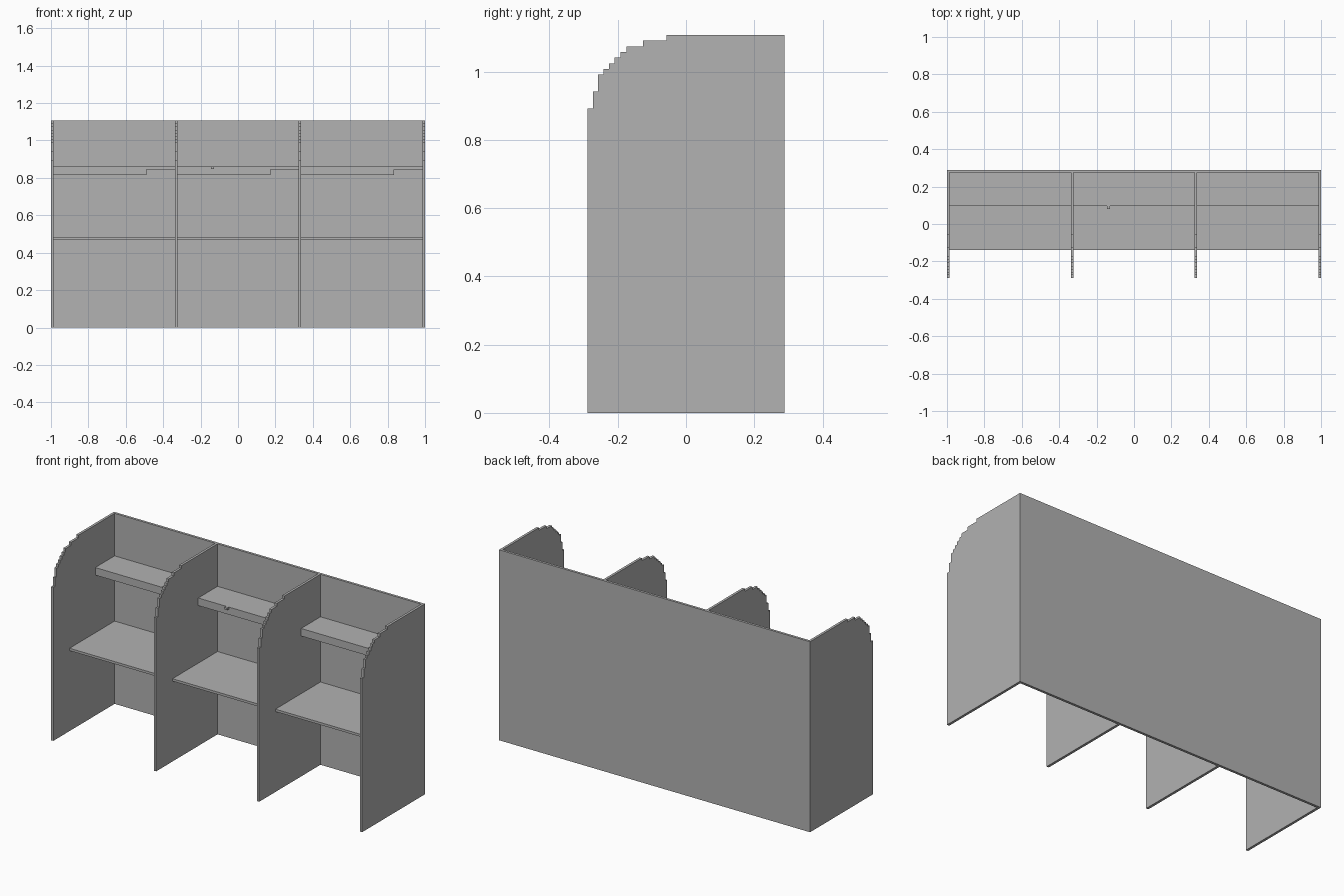
import bpy
import bmesh

if "Cube" in bpy.data.objects:
    bpy.data.objects.remove(bpy.data.objects["Cube"], do_unlink=True)

grey = bpy.data.materials.new("grey_panel")
grey.use_nodes = True
colour = (0.445, 0.445, 0.445, 1)
grey.diffuse_color = colour
grey.node_tree.nodes["Principled BSDF"].inputs["Base Color"].default_value = colour

T = 0.0145            # panel thickness
PITCH = (2 - T) / 3   # spacing of the dividers
BACK, FRONT, TOP = 0.289, -0.289, 1.107


def extrude(name, profile, x0, x1):
    """Extrude a (y, z) outline along x."""
    bm = bmesh.new()
    face = bm.faces.new([bm.verts.new((x0, y, z)) for y, z in profile])
    moved = bmesh.ops.extrude_face_region(bm, geom=[face])["geom"]
    verts = [v for v in moved if isinstance(v, bmesh.types.BMVert)]
    bmesh.ops.translate(bm, verts=verts, vec=(x1 - x0, 0, 0))
    bmesh.ops.recalc_face_normals(bm, faces=bm.faces)
    mesh = bpy.data.meshes.new(name)
    bm.to_mesh(mesh)
    bm.free()
    mesh.materials.append(grey)
    obj = bpy.data.objects.new(name, mesh)
    bpy.context.collection.objects.link(obj)
    return obj


def box(name, x0, x1, y0, y1, z0, z1):
    return extrude(name, [(y0, z0), (y1, z0), (y1, z1), (y0, z1)], x0, x1)


# Divider outline with a stepped, rounded front corner
steps = [(FRONT, 0.892), (-0.273, 0.942), (-0.258, 0.992), (-0.242, 1.008),
         (-0.226, 1.024), (-0.209, 1.041), (-0.192, 1.057), (-0.175, 1.074),
         (-0.126, 1.091), (-0.057, TOP)]
outline = [(BACK - T, 0), (FRONT, 0)]
for i, (y, z) in enumerate(steps):
    if i:
        outline.append((y, steps[i - 1][1]))
    outline.append((y, z))
outline.append((BACK - T, TOP))

for i in range(4):
    x = -1 + i * PITCH
    extrude(f"divider_{i + 1}", outline, x, x + T)

# Back panel across all bays
box("back_panel", -1, 1, BACK - T, BACK, 0, TOP)

# Desk, shelf and under-shelf light in each bay
for i in range(3):
    x0 = -1 + i * PITCH + T
    x1 = -1 + (i + 1) * PITCH
    box(f"desk_{i + 1}", x0, x1, -0.139, BACK - T, 0.467, 0.481)
    box(f"shelf_{i + 1}", x0, x1, 0.097, BACK - T, 0.846, 0.86)
    box(f"shelf_light_{i + 1}", x0, x0 + 0.497, 0.097, 0.2, 0.816, 0.846)

# Small switch on the middle shelf
box("switch", -0.145, -0.127, 0.081, 0.097, 0.847, 0.86)
